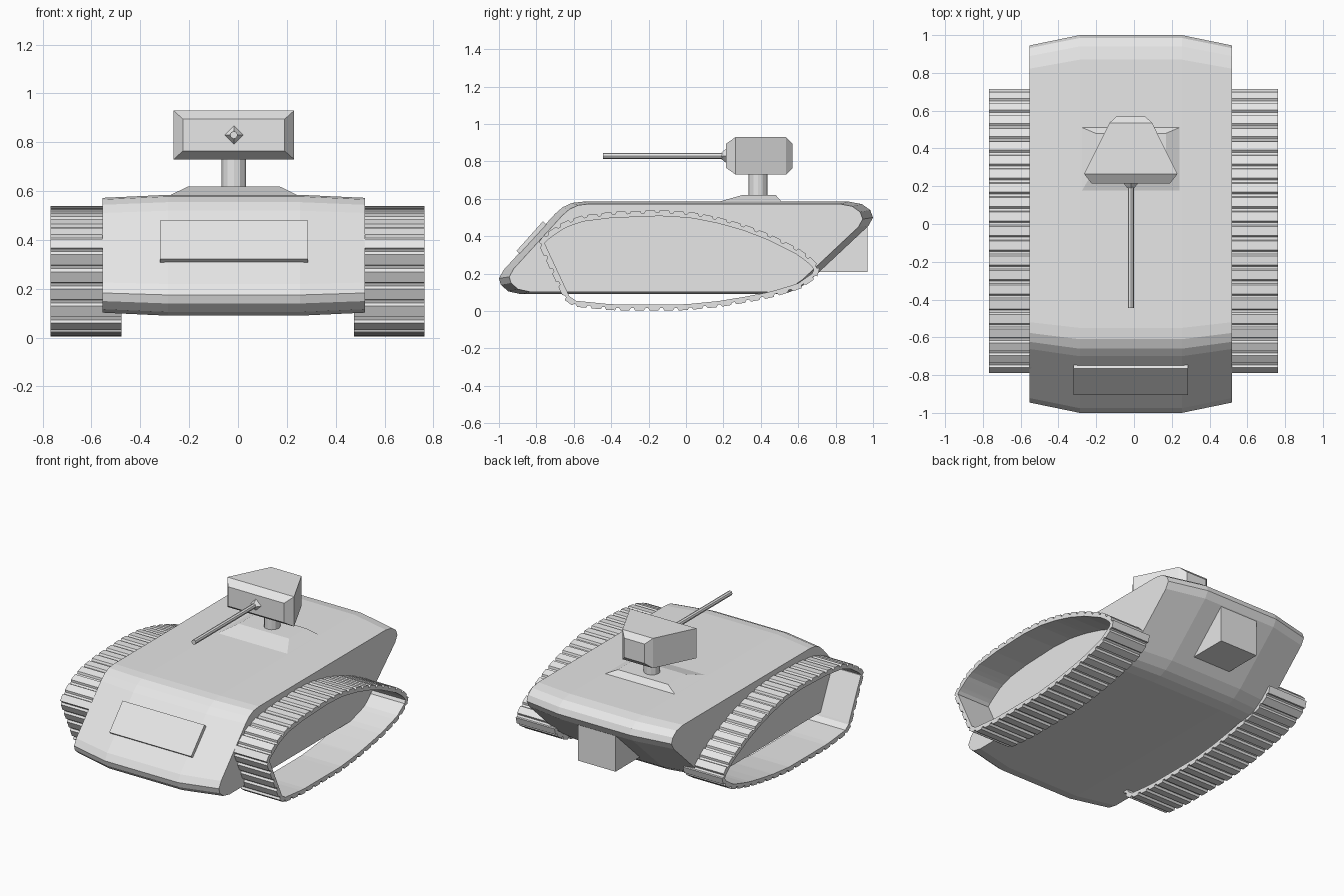
import bpy, bmesh, math
from mathutils import Vector

if "Cube" in bpy.data.objects:
    bpy.data.objects.remove(bpy.data.objects["Cube"], do_unlink=True)

CX = -0.017  # centre line of hull and turret

grey = bpy.data.materials.new("light_grey")
grey.use_nodes = True
grey.diffuse_color = (0.8, 0.8, 0.8, 1)
grey.node_tree.nodes["Principled BSDF"].inputs["Base Color"].default_value = (0.8, 0.8, 0.8, 1)


def finish(name, bm):
    bmesh.ops.recalc_face_normals(bm, faces=bm.faces)
    mesh = bpy.data.meshes.new(name)
    bm.to_mesh(mesh)
    bm.free()
    mesh.materials.append(grey)
    obj = bpy.data.objects.new(name, mesh)
    bpy.context.collection.objects.link(obj)
    return obj


def loft(name, rings, closed=False):
    """Skin equal-length rings of points; cap the ends unless closed."""
    bm = bmesh.new()
    rows = [[bm.verts.new(p) for p in ring] for ring in rings]
    pairs = list(zip(rows, rows[1:]))
    if closed:
        pairs.append((rows[-1], rows[0]))
    for a, b in pairs:
        for i in range(len(a)):
            j = (i + 1) % len(a)
            bm.faces.new((a[i], a[j], b[j], b[i]))
    if not closed:
        bm.faces.new(rows[0])
        bm.faces.new(rows[-1])
    return finish(name, bm)


def rect_xy(x0, x1, y0, y1, z):
    return [(x0, y0, z), (x1, y0, z), (x1, y1, z), (x0, y1, z)]


def rod(name, start, end, r1, r2, sides, turn=0):
    """Straight round or faceted bar between two points."""
    start, end = Vector(start), Vector(end)
    q = (end - start).to_track_quat('Z', 'Y')
    ang = [turn + math.tau * i / sides for i in range(sides)]
    ring = lambda c, r: [c + q @ Vector((r * math.cos(a), r * math.sin(a), 0)) for a in ang]
    return loft(name, [ring(start, r1), ring(end, r2)])


# Hull: slanted profile with rounded corners, narrowed towards the flanks
profile = [(-0.88, 0.09), (-0.95, 0.105), (-0.99, 0.14), (-1.0, 0.175), (-0.975, 0.22),
           (-0.70, 0.52), (-0.66, 0.555), (-0.61, 0.578), (-0.55, 0.585),
           (0.87, 0.585), (0.94, 0.572), (0.985, 0.54), (1.0, 0.50), (0.975, 0.455),
           (0.66, 0.16), (0.60, 0.12), (0.55, 0.10), (0.48, 0.09)]


def hull_ring(x, sy, sz):
    return [(CX + x, y * sy, 0.337 + (z - 0.337) * sz) for y, z in profile]


loft("hull", [hull_ring(-0.537, 0.945, 0.95), hull_ring(-0.27, 1, 1),
              hull_ring(0.27, 1, 1), hull_ring(0.537, 0.945, 0.95)])

# Sloped plate on the nose
plate = [(-0.906, 0.322), (-0.765, 0.48), (-0.742, 0.46), (-0.883, 0.302)]
loft("front_plate", [[(x, y, z) for y, z in plate] for x in (-0.32, 0.287)])

# Box under the tail
loft("rear_box", [rect_xy(CX - 0.14, CX + 0.14, 0.70, 0.97, z) for z in (0.21, 0.48)])

# Turret pedestal and neck
loft("turret_pedestal", [rect_xy(CX - 0.268, CX + 0.268, 0.16, 0.515, 0.58),
                         rect_xy(CX - 0.186, CX + 0.186, 0.30, 0.48, 0.62)])
rod("turret_neck", (CX, 0.385, 0.60), (CX, 0.385, 0.75), 0.05, 0.05, 12)

# Turret: wedge with bevelled front and back
loft("turret", [[(CX - w, y, z0), (CX + w, y, z0), (CX + w, y, z1), (CX - w, y, z1)]
                for y, w, z0, z1 in ((0.215, 0.208, 0.765, 0.895), (0.265, 0.247, 0.73, 0.93),
                                     (0.535, 0.113, 0.73, 0.93), (0.57, 0.076, 0.765, 0.895))])

# Gun and its diamond-shaped collar
rod("gun_collar", (CX, 0.22, 0.83), (CX, 0.19, 0.83), 0.042, 0.018, 4)
rod("gun_barrel", (CX, 0.22, 0.83), (CX, -0.445, 0.83), 0.016, 0.016, 8)

# Tracks: hollow bands with raised pads on the outside
path = [Vector(p) for p in (
    (-0.79, 0.36), (-0.78, 0.39), (-0.74, 0.42), (-0.66, 0.475), (-0.56, 0.51), (-0.40, 0.53),
    (-0.14, 0.54), (0.03, 0.53), (0.18, 0.50), (0.32, 0.46), (0.45, 0.41), (0.61, 0.33),
    (0.69, 0.27), (0.718, 0.225), (0.70, 0.18), (0.61, 0.117), (0.45, 0.07), (0.32, 0.045),
    (0.18, 0.022), (0.0, 0.004), (-0.4, 0.004), (-0.60, 0.024), (-0.65, 0.06))]
lengths = [(path[(i + 1) % len(path)] - p).length for i, p in enumerate(path)]
total = sum(lengths)


def along(d):
    d %= total
    for i, seg in enumerate(lengths):
        if d <= seg:
            return path[i].lerp(path[(i + 1) % len(path)], d / seg)
        d -= seg
    return path[0]


PADS = 44
STEPS = ((0.0, 0.013), (0.1, 0.0), (0.72, 0.0), (0.82, 0.013))


def track_rings(x0, x1):
    rings = []
    for pad in range(PADS):
        for frac, depth in STEPS:
            d = (pad + frac) * total / PADS
            t = (along(d + 0.015) - along(d - 0.015)).normalized()
            inward = Vector((t.y, -t.x))
            o = along(d) + inward * depth
            n = along(d) + inward * 0.032
            rings.append([(x0, *o), (x1, *o), (x1, *n), (x0, *n)])
    return rings


for name, x0, x1 in (("left_track", 0.475, 0.763), ("right_track", -0.768, -0.478)):
    loft(name, track_rings(x0, x1), closed=True)
